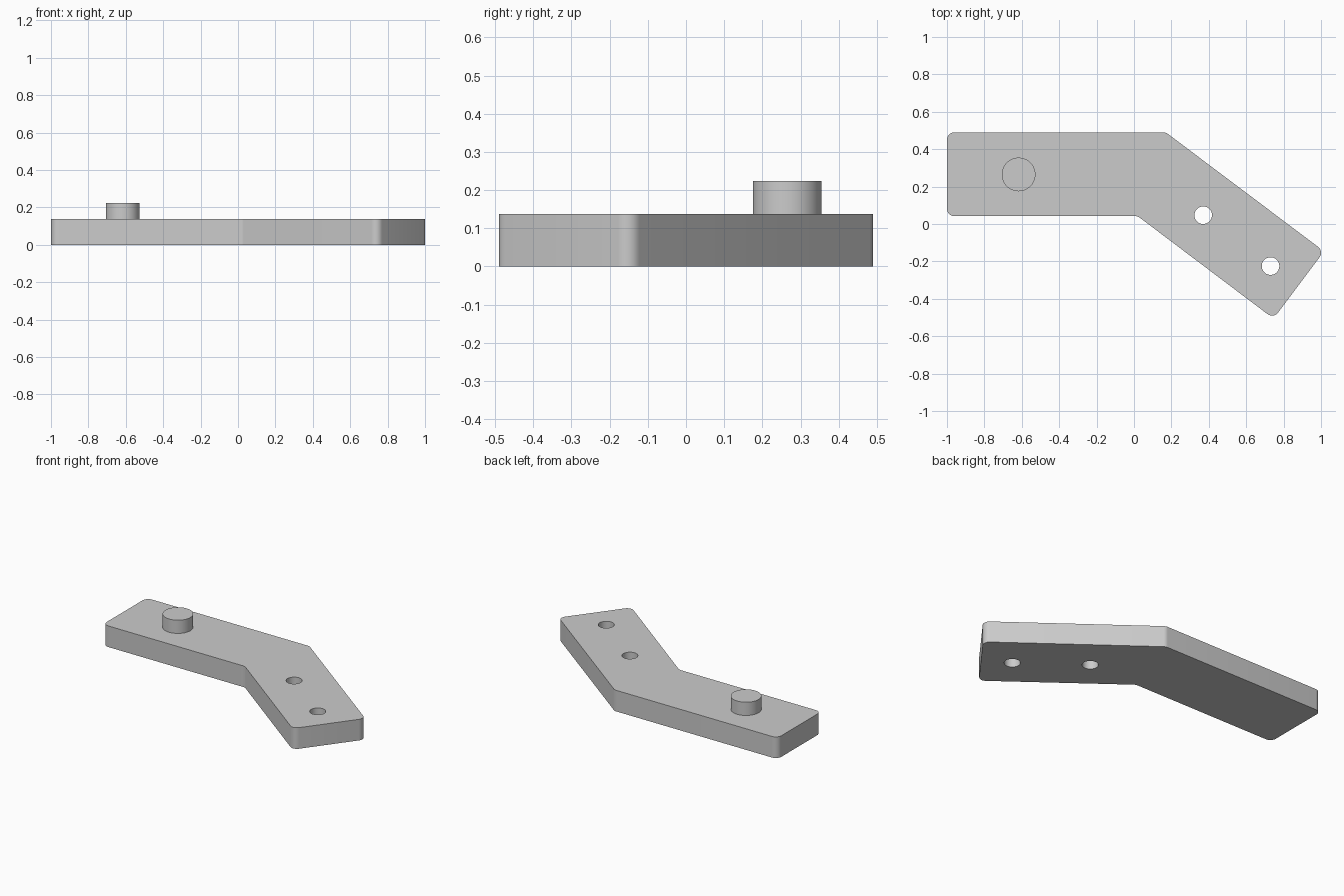
import bpy
import bmesh
import math
from mathutils import Vector

if "Cube" in bpy.data.objects:
    bpy.data.objects.remove(bpy.data.objects["Cube"], do_unlink=True)

THICK = 0.137
PIN_TOP = 0.223
FILLET = 0.04

grey = bpy.data.materials.new("plain_grey")
grey.use_nodes = True
colour = (0.6, 0.6, 0.6, 1)
grey.diffuse_color = colour
grey.node_tree.nodes["Principled BSDF"].inputs["Base Color"].default_value = colour


def rounded(corners, radius, steps=8):
    """Replace each corner of an outline with a tangent arc."""
    points = []
    for i, corner in enumerate(corners):
        p = Vector(corner)
        a = (Vector(corners[i - 1]) - p).normalized()
        b = (Vector(corners[(i + 1) % len(corners)]) - p).normalized()
        half = a.angle(b) / 2
        centre = p + (a + b).normalized() * radius / math.sin(half)
        tangent = radius / math.tan(half)
        start, end = p + a * tangent - centre, p + b * tangent - centre
        sweep = start.angle(end)
        for k in range(steps + 1):
            t = k / steps
            arm = start * math.sin((1 - t) * sweep) + end * math.sin(t * sweep)
            points.append(centre + arm / math.sin(sweep))
    return points


def circle(x, y, radius, sides=64):
    return [Vector((x + radius * math.cos(math.tau * k / sides),
                    y + radius * math.sin(math.tau * k / sides))) for k in range(sides)]


def prism(name, outline, bottom, top):
    """Extrude a flat outline upward into a solid."""
    bm = bmesh.new()
    face = bm.faces.new([bm.verts.new((p.x, p.y, bottom)) for p in outline])
    grown = bmesh.ops.extrude_face_region(bm, geom=[face], use_keep_orig=True)
    moved = [v for v in grown["geom"] if isinstance(v, bmesh.types.BMVert)]
    bmesh.ops.translate(bm, verts=moved, vec=(0, 0, top - bottom))
    bmesh.ops.recalc_face_normals(bm, faces=bm.faces)
    mesh = bpy.data.meshes.new(name)
    bm.to_mesh(mesh)
    bm.free()
    mesh.materials.append(grey)
    obj = bpy.data.objects.new(name, mesh)
    bpy.context.collection.objects.link(obj)
    return obj


def smooth(obj):
    bpy.ops.object.select_all(action="DESELECT")
    obj.select_set(True)
    bpy.context.view_layer.objects.active = obj
    bpy.ops.object.shade_smooth_by_angle(angle=math.radians(30))


# Bent plate with rounded corners
corners = [(-1, 0.042), (0.02, 0.042), (0.746, -0.506),
           (1.016, -0.146), (0.17, 0.49), (-1, 0.49)]
plate = prism("bent_plate", rounded(corners, FILLET), 0, THICK)

# Two screw holes through the angled arm
for i, (x, y) in enumerate([(0.37, 0.047), (0.73, -0.225)]):
    cutter = prism(f"hole_cutter_{i + 1}", circle(x, y, 0.047), -0.1, THICK + 0.1)
    bpy.context.view_layer.objects.active = plate
    cut = plate.modifiers.new("screw_hole", "BOOLEAN")
    cut.operation = "DIFFERENCE"
    cut.solver = "EXACT"
    cut.object = cutter
    bpy.ops.object.modifier_apply(modifier=cut.name)
    bpy.data.objects.remove(cutter, do_unlink=True)
smooth(plate)

# Round pin standing on the straight arm
pin = prism("round_pin", circle(-0.617, 0.265, 0.09), THICK, PIN_TOP)
smooth(pin)
